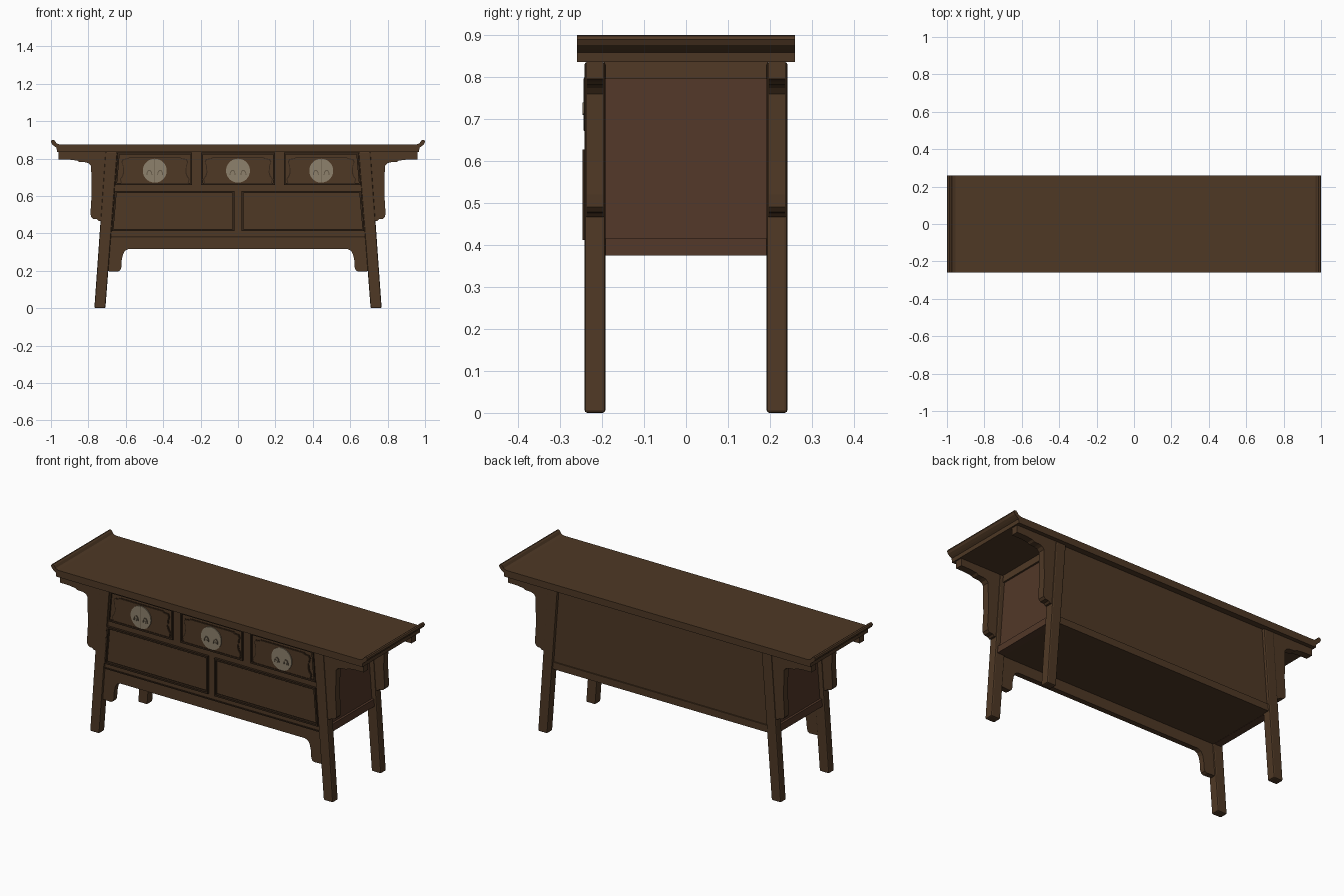
import bpy, bmesh, math

if "Cube" in bpy.data.objects:
    bpy.data.objects.remove(bpy.data.objects["Cube"])


def material(name, rgb):
    m = bpy.data.materials.new(name)
    m.diffuse_color = (*rgb, 1)
    m.use_nodes = True
    m.node_tree.nodes["Principled BSDF"].inputs["Base Color"].default_value = m.diffuse_color
    return m


WOOD = material("brown wood", (0.077, 0.040, 0.0185))
PANEL = material("reddish panel wood", (0.082, 0.038, 0.021))
DARK = material("dark groove wood", (0.034, 0.018, 0.009))
METAL = material("pale aged brass", (0.27, 0.22, 0.15))
BRONZE = material("dull bronze", (0.13, 0.10, 0.065))


def finish(name, bm, mat, bevel=0):
    bmesh.ops.recalc_face_normals(bm, faces=bm.faces)
    me = bpy.data.meshes.new(name)
    bm.to_mesh(me)
    bm.free()
    me.materials.append(mat)
    ob = bpy.data.objects.new(name, me)
    bpy.context.collection.objects.link(ob)
    if bevel:
        b = ob.modifiers.new("bevel", "BEVEL")
        b.width, b.segments = bevel, 2
    return ob


def prism(name, pts, y0, y1, mat=WOOD, bevel=0):
    """Extrude an x-z outline from y0 to y1."""
    bm = bmesh.new()
    a = [bm.verts.new((x, y0, z)) for x, z in pts]
    b = [bm.verts.new((x, y1, z)) for x, z in pts]
    bm.faces.new(a)
    bm.faces.new(b[::-1])
    n = len(pts)
    for i in range(n):
        j = (i + 1) % n
        bm.faces.new((a[i], b[i], b[j], a[j]))
    return finish(name, bm, mat, bevel)


def frame(name, pts, w, y0, y1, mat):
    """Picture-frame moulding of width w following a four-sided outline."""
    cx = sum(p[0] for p in pts) / 4
    cz = sum(p[1] for p in pts) / 4
    inner = [(x + math.copysign(w, cx - x), z + math.copysign(w, cz - z)) for x, z in pts]
    bm = bmesh.new()
    o0, i0, o1, i1 = [[bm.verts.new((x, y, z)) for x, z in loop]
                      for y in (y0, y1) for loop in (pts, inner)]
    for i in range(4):
        j = (i + 1) % 4
        for p, q in ((o0, i0), (i0, i1), (i1, o1), (o1, o0)):
            bm.faces.new((p[i], p[j], q[j], q[i]))
    return finish(name, bm, mat)


def flip(pts, s):
    return [(x * s, z) for x, z in pts]


def symmetric(half):
    return half + flip(half, -1)[::-1]


def box(x0, x1, z0, z1):
    return [(x0, z0), (x1, z0), (x1, z1), (x0, z1)]


def inner(z):   # inner edge of the splayed leg
    return 0.709 - 0.077 * z


def outer(z):   # outer edge of the splayed leg
    return 0.768 - 0.071 * z


def circle(cx, cz, r, n=40):
    return [(cx + r * math.cos(2 * math.pi * i / n), cz + r * math.sin(2 * math.pi * i / n))
            for i in range(n)]


TOP = 0.836

# Table top with upturned ends
end = [(0.968, TOP), (0.970, 0.858), (0.982, 0.866), (0.994, 0.876), (1.0, 0.889),
       (0.996, 0.898), (0.987, 0.90), (0.979, 0.895), (0.971, 0.882), (0.955, 0.875)]
prism("table_top", symmetric(end), -0.26, 0.26)

# Legs, hanging brackets and side panels
bracket = [(0.70, TOP), (0.96, TOP), (0.96, 0.795), (0.90, 0.794), (0.86, 0.789),
           (0.85, 0.782), (0.815, 0.780), (0.797, 0.774), (0.785, 0.760), (0.783, 0.60),
           (0.788, 0.52), (0.787, 0.49), (0.776, 0.478), (0.755, 0.476), (0.745, 0.467),
           (0.72, 0.467)]
for s, side in ((-1, "left"), (1, "right")):
    for y0, y1, face in ((-0.242, -0.192, "front"), (0.192, 0.242, "back")):
        leg = [(inner(0), 0), (outer(0), 0), (outer(TOP), TOP), (inner(TOP), TOP)]
        prism(f"{face}_leg_{side}", flip(leg, s), y0, y1, WOOD, 0.007)
        t = 0.005
        prism(f"{face}_bracket_{side}", flip(bracket, s), y0 + t, y1 - t)

    def slanted(z0, z1, a, b):
        return flip([(inner(z0) + a, z0), (inner(z0) + b, z0),
                     (inner(z1) + b, z1), (inner(z1) + a, z1)], s)
    prism(f"side_panel_{side}", slanted(0.40, 0.81, 0.01, 0.035), -0.195, 0.195, PANEL)
    prism(f"side_top_rail_{side}", slanted(0.795, TOP, 0.005, 0.045), -0.195, 0.195)
    prism(f"side_bottom_rail_{side}", slanted(0.375, 0.415, 0.005, 0.048), -0.195, 0.195, PANEL)


def body(z0, z1):   # trapezoid that fits between the legs
    return symmetric([(inner(z0) + 0.01, z0), (inner(z1) + 0.01, z1)])


# Cabinet body
prism("front_board", body(0.38, TOP), -0.232, -0.20)
prism("back_panel", body(0.38, TOP), 0.20, 0.226)
prism("back_bottom_rail", body(0.375, 0.415), 0.195, 0.233)
prism("cabinet_floor", body(0.376, 0.396), -0.21, 0.21)

# Front apron with shaped feet, and the bead above it
apron = [(0.69, 0.385), (inner(0.2) + 0.01, 0.198), (0.642, 0.195), (0.630, 0.202),
         (0.624, 0.218), (0.622, 0.255), (0.615, 0.288), (0.605, 0.306), (0.585, 0.316)]
prism("front_apron", symmetric(apron), -0.230, -0.20)
prism("apron_bead", body(0.378, 0.385), -0.236, -0.22, DARK)

# Two lower panels
for s, side in ((-1, "left"), (1, "right")):
    quad = flip([(0.02, 0.412), (inner(0.412) - 0.002, 0.412),
                 (inner(0.627) - 0.002, 0.627), (0.02, 0.627)], s)
    frame(f"lower_panel_frame_{side}", quad, 0.010, -0.246, -0.225, DARK)
    prism(f"lower_panel_{side}",
          [(x + math.copysign(0.015, s * 0.34 - x), z + math.copysign(0.015, 0.52 - z))
           for x, z in quad], -0.238, -0.225)

# Three drawers with shaped fronts, round plates and pulls
ogee = [(0.178, 0.668), (0.184, 0.690), (0.172, 0.705), (0.166, 0.725), (0.169, 0.760),
        (0.176, 0.780), (0.168, 0.795), (0.145, 0.797), (0.135, 0.804)]
for n, cx in enumerate((-0.445, 0, 0.445), 1):
    if cx:
        s = math.copysign(1, cx)
        quad = flip([(0.245, 0.658), (inner(0.658) - 0.002, 0.658),
                     (inner(0.832) - 0.002, 0.832), (0.245, 0.832)], s)
    else:
        quad = box(-0.198, 0.198, 0.658, 0.832)
    frame(f"drawer_frame_{n}", quad, 0.010, -0.241, -0.225, DARK)
    shape = symmetric(ogee)
    prism(f"drawer_outline_{n}", [(cx + x * 1.015, z + (0.003 if z > 0.7 else 0))
                                  for x, z in shape], -0.2345, -0.225, DARK)
    prism(f"drawer_front_{n}", [(cx + x * 0.985, z) for x, z in shape], -0.238, -0.225)
    prism(f"round_plate_{n}", circle(cx, 0.735, 0.064), -0.243, -0.230, METAL)
    prism(f"plate_seam_{n}", box(cx - 0.001, cx + 0.001, 0.673, 0.797), -0.2436, -0.235, BRONZE)
    for s, side in ((-1, "left"), (1, "right")):
        px, pz = cx + s * 0.029, 0.712
        arc = [(px + 0.016 * math.cos(a), pz + 0.028 * math.sin(a))
               for a in [math.pi * i / 10 for i in range(11)]]
        arc += [(px + 0.011 * math.cos(a), pz + 0.022 * math.sin(a))
                for a in [math.pi * i / 10 for i in range(10, -1, -1)]]
        prism(f"drawer_pull_{n}_{side}", arc, -0.247, -0.240, BRONZE)
        prism(f"pull_drop_{n}_{side}", circle(px, pz + 0.004, 0.006, 12), -0.247, -0.240, METAL)
